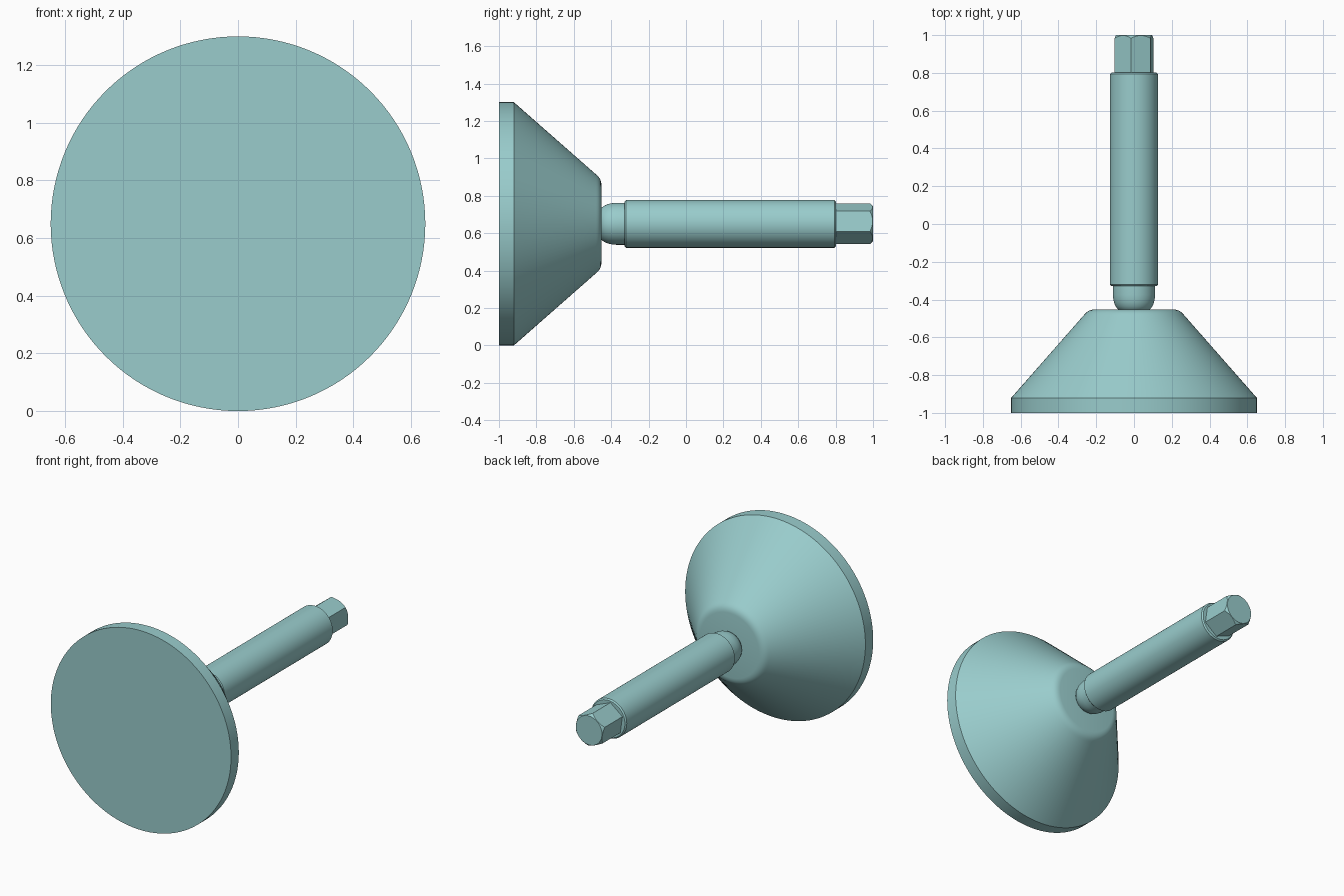
import bpy
import bmesh
import math

if "Cube" in bpy.data.objects:
    bpy.data.objects.remove(bpy.data.objects["Cube"])

AXIS_Z = 0.65      # height of the shared axis, which runs along y
HEX_TURN = math.radians(38)
HEX_INNER = 0.0955  # half the distance across the flats

mat = bpy.data.materials.new("pale_teal")
mat.use_nodes = True
colour = (0.319, 0.604, 0.604, 1.0)
mat.diffuse_color = colour
mat.node_tree.nodes["Principled BSDF"].inputs["Base Color"].default_value = colour


def lathe(name, rings, segments, turn=0.0):
    """Skin rings around the y axis; each ring maps an angle to (radius, y)."""
    bm = bmesh.new()
    loops = []
    for ring in rings:
        loop = []
        for i in range(segments):
            a = math.tau * i / segments
            r, y = ring(a)
            loop.append(bm.verts.new((r * math.cos(a + turn), y,
                                      AXIS_Z + r * math.sin(a + turn))))
        loops.append(loop)
    for low, high in zip(loops, loops[1:]):
        for i in range(segments):
            j = (i + 1) % segments
            bm.faces.new((low[i], low[j], high[j], high[i]))
    bm.faces.new(loops[0])
    bm.faces.new(loops[-1])
    bmesh.ops.recalc_face_normals(bm, faces=bm.faces)
    mesh = bpy.data.meshes.new(name)
    bm.to_mesh(mesh)
    bm.free()
    mesh.materials.append(mat)
    obj = bpy.data.objects.new(name, mesh)
    bpy.context.collection.objects.link(obj)
    bpy.ops.object.select_all(action="DESELECT")
    obj.select_set(True)
    bpy.context.view_layer.objects.active = obj
    bpy.ops.object.shade_smooth_by_angle(angle=math.radians(25))
    return obj


def round_part(name, profile, segments=96):
    return lathe(name, [lambda a, p=p: p for p in profile], segments)


# Wide conical foot with a flat rim and a rounded shoulder
round_part("foot", [(0.65, -1.0), (0.65, -0.92), (0.265, -0.482),
                    (0.258, -0.474), (0.248, -0.465), (0.236, -0.458),
                    (0.223, -0.454), (0.21, -0.452)], 128)

# Rounded neck seated in the foot
round_part("ball_neck", [(0.05, -0.475), (0.072, -0.462), (0.087, -0.45),
                         (0.098, -0.435), (0.106, -0.415), (0.110, -0.395),
                         (0.112, -0.375), (0.112, -0.32)])

# Long shaft with small chamfers at both ends
round_part("shaft", [(0.12, -0.328), (0.128, -0.32),
                     (0.128, 0.793), (0.12, 0.801)])


# Hexagonal drive end, its corners trimmed by a shallow cone
def hex_radius(a):
    return HEX_INNER / math.cos(a % (math.pi / 3) - math.pi / 6)


lathe("hex_drive", [
    lambda a: (hex_radius(a), 0.795),
    lambda a: (hex_radius(a), 0.998 - (hex_radius(a) - HEX_INNER) * 1.0),
    lambda a: (0.094, 1.0),
], 72, HEX_TURN)
